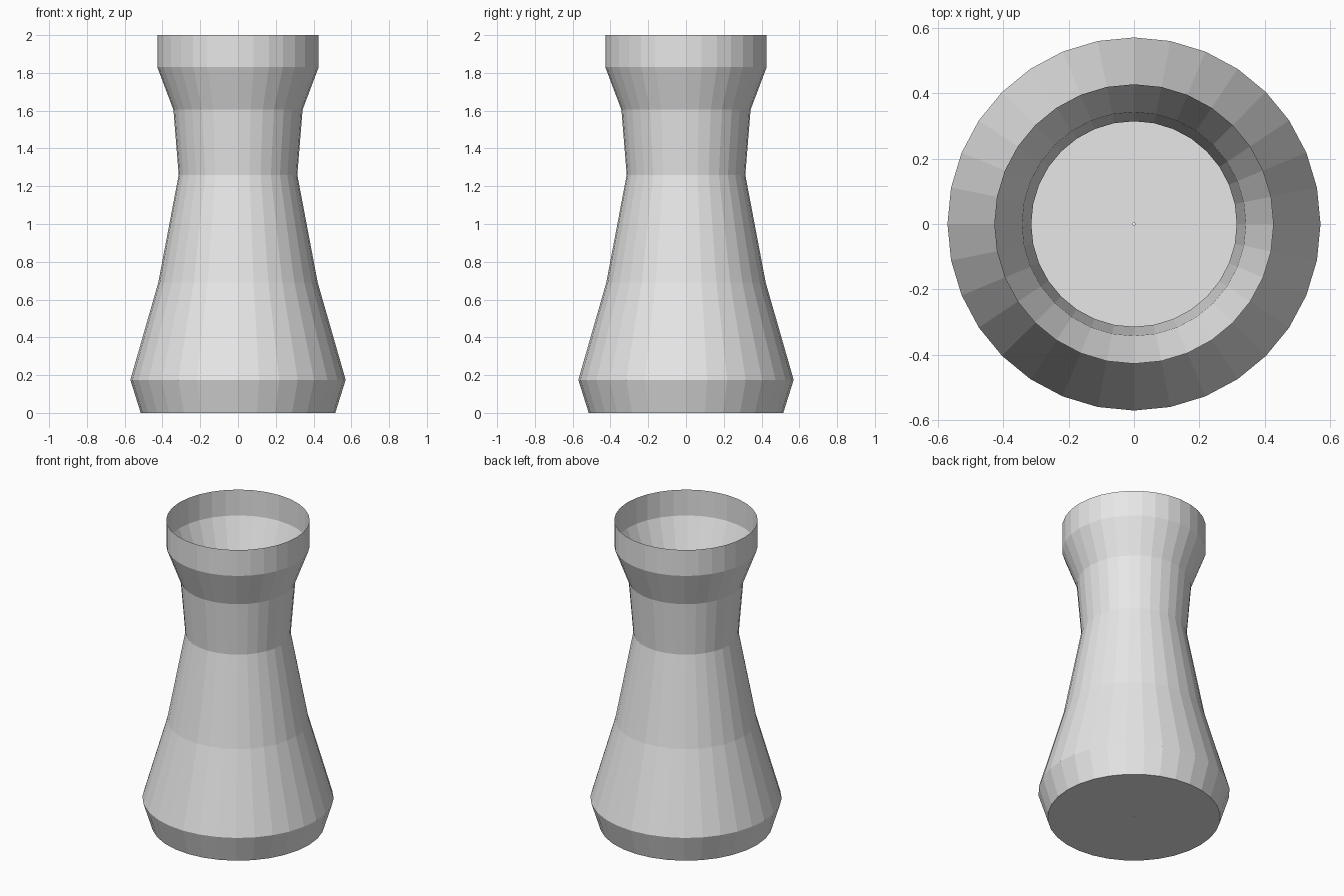
import bpy
import bmesh
from math import cos, sin, tau

if "Cube" in bpy.data.objects:
    bpy.data.objects.remove(bpy.data.objects["Cube"])

SIDES = 32


def make_material(name, color):
    mat = bpy.data.materials.new(name)
    mat.use_nodes = True
    mat.diffuse_color = color
    mat.node_tree.nodes["Principled BSDF"].inputs["Base Color"].default_value = color
    return mat


def lathe(name, profile, mat):
    """Spin (radius, height) points around z into flat-shaded quads."""
    bm = bmesh.new()
    rings = [
        [bm.verts.new((r * cos(tau * i / SIDES), r * sin(tau * i / SIDES), z))
         for i in range(SIDES)]
        for r, z in profile
    ]
    for low, high in zip(rings, rings[1:]):
        for i in range(SIDES):
            j = (i + 1) % SIDES
            bm.faces.new((low[i], low[j], high[j], high[i]))
    mesh = bpy.data.meshes.new(name)
    bm.to_mesh(mesh)
    bm.free()
    mesh.materials.append(mat)
    obj = bpy.data.objects.new(name, mesh)
    bpy.context.collection.objects.link(obj)
    return obj


# Thin-walled vase: base with a pinhole, belly, neck, flared collar, open rim
vase_profile = [
    (0.004, 0), (0.515, 0), (0.57, 0.175), (0.422, 0.69),
    (0.314, 1.26), (0.342, 1.605), (0.427, 1.83), (0.427, 2),
]
lathe("vase", vase_profile, make_material("light grey", (0.8, 0.8, 0.8, 1)))
